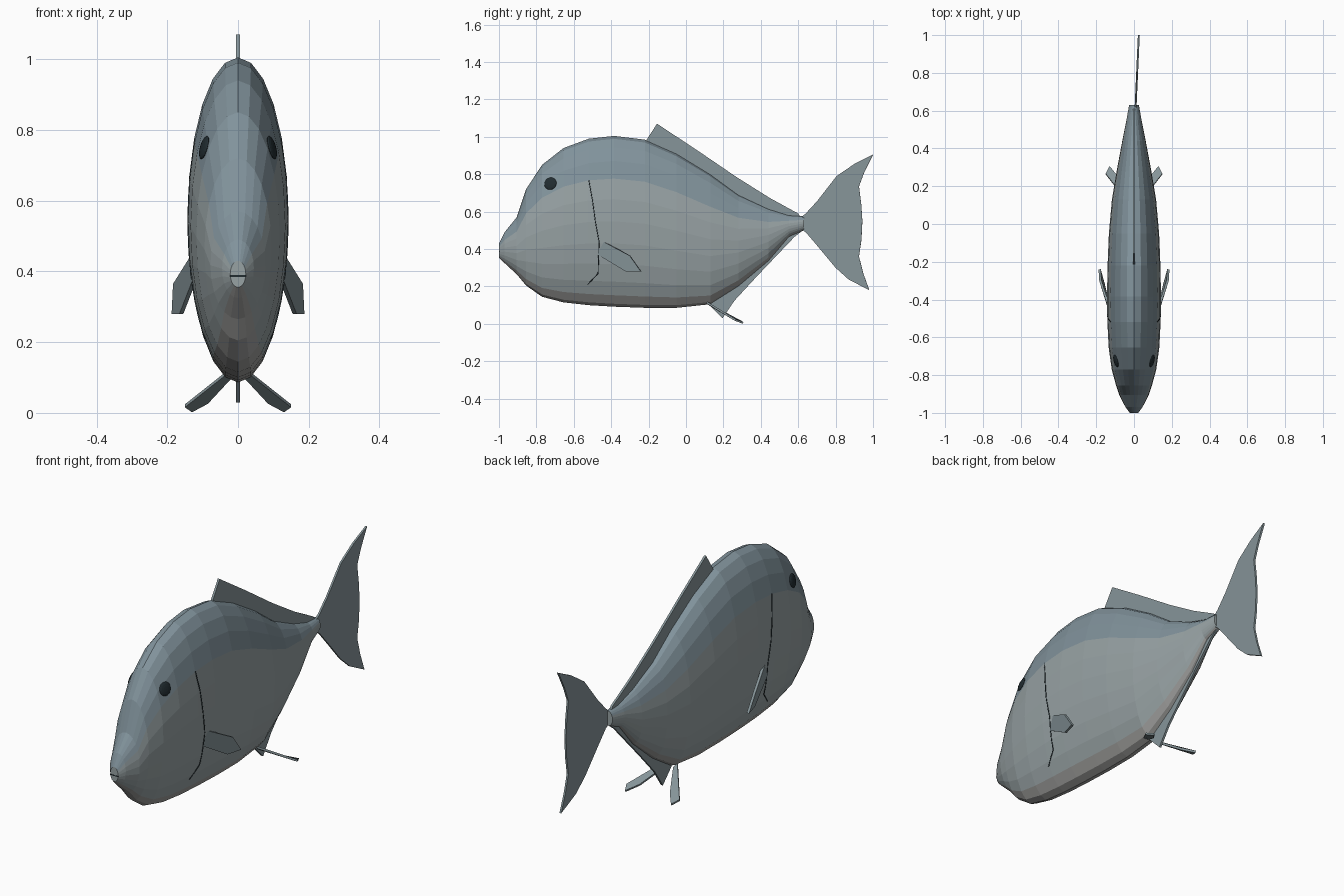
import bpy, bmesh, math
from mathutils import Vector

if "Cube" in bpy.data.objects:
    bpy.data.objects.remove(bpy.data.objects["Cube"])


def material(name, rgb):
    m = bpy.data.materials.new(name)
    m.diffuse_color = (*rgb, 1)
    m.use_nodes = True
    m.node_tree.nodes["Principled BSDF"].inputs["Base Color"].default_value = m.diffuse_color
    return m


BACK = material("back", (0.22, 0.29, 0.33))
SIDE = material("side", (0.31, 0.36, 0.37))
BELLY = material("belly", (0.36, 0.36, 0.35))
FIN = material("fin", (0.24, 0.30, 0.32))
DARK = material("dark", (0.015, 0.025, 0.03))

# Body stations: y, top z, bottom z, half width
STATIONS = [
    (-1.00, .43, .355, .022), (-.97, .49, .325, .045), (-.905, .57, .265, .078),
    (-.855, .72, .205, .095), (-.77, .85, .145, .118), (-.655, .94, .115, .134),
    (-.52, .99, .10, .141), (-.385, 1.005, .092, .143), (-.22, .985, .086, .14),
    (-.05, .91, .086, .133), (.13, .80, .105, .117), (.28, .69, .20, .092),
    (.44, .615, .335, .062), (.55, .58, .465, .04), (.63, .575, .50, .026),
]
SIDES = 24


def station(y):
    for a, b in zip(STATIONS, STATIONS[1:]):
        if y <= b[0]:
            t = (y - a[0]) / (b[0] - a[0])
            return [p + (q - p) * t for p, q in zip(a, b)]
    return STATIONS[-1]


def surface_x(y, z):
    _, top, bot, w = station(y)
    s = (z - (top + bot) / 2) / ((top - bot) / 2)
    return w * math.sqrt(max(0, 1 - s * s))


def finish(bm, name, mats):
    bmesh.ops.recalc_face_normals(bm, faces=bm.faces)
    me = bpy.data.meshes.new(name)
    bm.to_mesh(me)
    bm.free()
    ob = bpy.data.objects.new(name, me)
    bpy.context.collection.objects.link(ob)
    for m in mats:
        me.materials.append(m)
    return ob


def slab(name, pts, thick=.01, mirror=False):
    """Thin plate from an outline, centred on its plane."""
    bm = bmesh.new()
    f = bm.faces.new([bm.verts.new(p) for p in pts])
    f.normal_update()
    n = f.normal.copy()
    bmesh.ops.translate(bm, verts=bm.verts, vec=-n * thick / 2)
    g = bmesh.ops.extrude_face_region(bm, geom=[f], use_keep_orig=True)
    bmesh.ops.translate(bm, vec=n * thick,
                        verts=[v for v in g["geom"] if isinstance(v, bmesh.types.BMVert)])
    ob = finish(bm, name, [FIN])
    if mirror:
        ob.modifiers.new("mirror", 'MIRROR')
    return ob


# Body: lofted elliptical rings, coloured in three bands
bm = bmesh.new()
rings = []
for y, top, bot, w in STATIONS:
    c, h = (top + bot) / 2, (top - bot) / 2
    rings.append([bm.verts.new((w * math.cos(a), y, c + h * math.sin(a)))
                  for a in (2 * math.pi * i / SIDES for i in range(SIDES))])
for r, q in zip(rings, rings[1:]):
    for i in range(SIDES):
        j = (i + 1) % SIDES
        f = bm.faces.new((r[i], r[j], q[j], q[i]))
        s = math.sin(2 * math.pi * (i + .5) / SIDES)
        f.material_index = 0 if s > .5 else 2 if s < -.8 else 1
for r in (rings[0], rings[-1]):
    bm.faces.new(r).material_index = 1
finish(bm, "body", [BACK, SIDE, BELLY])

# Dorsal and anal fins, rooted just inside the body
edge = [(-.155, 1.07), (.05, .935), (.27, .785), (.45, .672), (.60, .59)]
root = [(y, station(y)[1] - .015) for y in (.62, .44, .28, .13, -.05, -.22)]
slab("dorsal_fin", [(0, y, z) for y, z in edge + root], .011)
edge = [(.125, .10), (.195, .03), (.26, .125), (.38, .255), (.48, .36), (.58, .465), (.625, .50)]
root = [(y, station(y)[2] + .015) for y in (.62, .55, .44, .28, .13)]
slab("anal_fin", [(0, y, z) for y, z in edge + root], .011)

# Tail fin, swung slightly to one side
tail = [(.61, .565), (.64, .59), (.70, .655), (.805, .79), (.90, .855), (1.0, .905),
        (.953, .81), (.925, .735), (.937, .64), (.943, .55), (.938, .45), (.925, .36),
        (.948, .27), (.98, .18), (.87, .237), (.80, .30), (.70, .42), (.64, .49), (.61, .51)]
slab("tail_fin", [(.008 + (y - .61) * .045, y, z) for y, z in tail], .01)

# Paired fins
slab("pectoral_fins", [(.125, -.46, .45), (.178, -.30, .365), (.182, -.24, .28),
                       (.16, -.32, .28), (.125, -.47, .37)], .012, True)
slab("pelvic_fins", [(.03, .11, .115), (.15, .265, .02), (.13, .305, .006),
                     (.085, .25, .03), (.02, .13, .10)], .01, True)

# Eyes: flattened domes following the head slope
for sx, side in ((1, "right"), (-1, "left")):
    y, z, e = -.725, .75, .01
    x = surface_x(y, z)
    n = Vector((1, -(surface_x(y + e, z) - surface_x(y - e, z)) / (2 * e),
                -(surface_x(y, z + e) - surface_x(y, z - e)) / (2 * e)))
    n.x *= sx
    bpy.ops.mesh.primitive_uv_sphere_add(segments=16, ring_count=8, radius=1,
                                         location=(sx * x, y, z))
    eye = bpy.context.object
    eye.name = side + "_eye"
    eye.scale = (.034, .034, .009)
    eye.rotation_euler = n.to_track_quat('Z', 'Y').to_euler()
    eye.data.materials.append(DARK)

# Gill lines drawn on the flanks
path = [(-.52, .77), (-.50, .66), (-.485, .55), (-.465, .44), (-.47, .27), (-.545, .19)]
for sx, side in ((1, "right"), (-1, "left")):
    cu = bpy.data.curves.new(side + "_gill_line", 'CURVE')
    cu.dimensions = '3D'
    cu.bevel_depth, cu.bevel_resolution = .003, 0
    pts = [Vector(a).lerp(Vector(b), k / 4) for a, b in zip(path, path[1:]) for k in range(4)]
    sp = cu.splines.new('POLY')
    sp.points.add(len(pts) - 1)
    for p, (y, z) in zip(sp.points, pts):
        p.co = (sx * (surface_x(y, z) - .001), y, z, 1)
    cu.materials.append(DARK)
    bpy.context.collection.objects.link(bpy.data.objects.new(cu.name, cu))

# Mouth slit
bpy.ops.mesh.primitive_cube_add(size=1, location=(0, -.99, .387))
mouth = bpy.context.object
mouth.name = "mouth"
mouth.scale = (.046, .022, .005)
mouth.data.materials.append(DARK)
